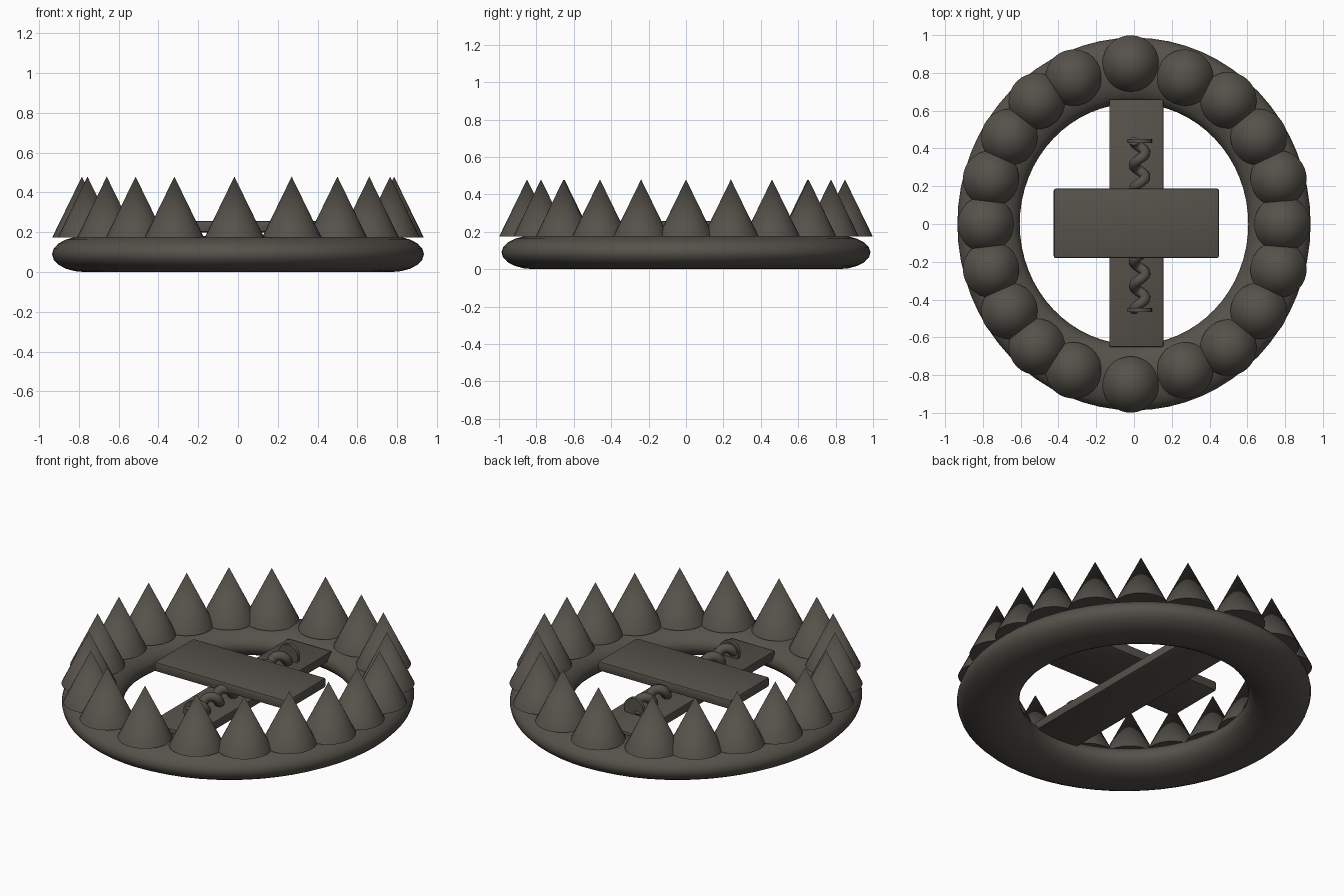
import bpy, bmesh, math
from mathutils import Matrix, Vector

if "Cube" in bpy.data.objects:
    bpy.data.objects.remove(bpy.data.objects["Cube"])

iron = bpy.data.materials.new("dark_iron")
iron.diffuse_color = (0.092, 0.083, 0.069, 1)
iron.use_nodes = True
iron.node_tree.nodes["Principled BSDF"].inputs["Base Color"].default_value = iron.diffuse_color


def finish(ob, name, smooth=True):
    ob.name = name
    ob.data.materials.clear()
    ob.data.materials.append(iron)
    if smooth:
        bpy.ops.object.select_all(action='DESELECT')
        ob.select_set(True)
        bpy.context.view_layer.objects.active = ob
        bpy.ops.object.shade_smooth_by_angle(angle=math.radians(40))
    return ob


def box(name, x0, x1, y0, y1, z0, z1, bevel):
    bm = bmesh.new()
    bmesh.ops.create_cube(bm, size=1)
    for v in bm.verts:
        v.co = ((x0 + x1) / 2 + v.co.x * (x1 - x0),
                (y0 + y1) / 2 + v.co.y * (y1 - y0),
                (z0 + z1) / 2 + v.co.z * (z1 - z0))
    if bevel:
        bmesh.ops.bevel(bm, geom=bm.edges[:], offset=bevel, segments=2,
                        profile=0.5, affect='EDGES')
    me = bpy.data.meshes.new(name)
    bm.to_mesh(me)
    bm.free()
    ob = bpy.data.objects.new(name, me)
    bpy.context.collection.objects.link(ob)
    return finish(ob, name)


# Flattened oval ring
bpy.ops.mesh.primitive_torus_add(major_radius=0.77, minor_radius=0.165,
                                 major_segments=64, minor_segments=20)
ring = bpy.context.object
for v in ring.data.vertices:
    v.co = (v.co.x, v.co.y * 1.055, 0.09 + v.co.z * 0.09 / 0.165)
finish(ring, "base_ring")

# Teeth: tip positions on the +y half, mirrored to the -y half
half = [(-0.32, 0.775), (-0.515, 0.65), (-0.66, 0.46), (-0.757, 0.24),
        (-0.018, 0.85), (0.27, 0.775), (0.5, 0.655), (0.66, 0.46), (0.765, 0.24)]
teeth = half + [(x, -y) for x, y in half] + [(-0.785, 0), (0.785, 0)]
for i, (x, y) in enumerate(teeth):
    bpy.ops.mesh.primitive_cone_add(vertices=32, radius1=0.149, radius2=0,
                                    depth=0.306, location=(x, y, 0.327))
    finish(bpy.context.object, f"tooth_{i + 1}")

# Cross bar and trigger plate
box("cross_bar", -0.13, 0.155, -0.65, 0.66, 0.105, 0.155, 0.004)
box("trigger_plate", -0.425, 0.45, -0.18, 0.187, 0.2, 0.257, 0.01)

# Coiled spring lying along the bar
cx, cz, y0, y1 = 0.03, 0.185, -0.455, 0.44
curve = bpy.data.curves.new("spring", 'CURVE')
curve.dimensions = '3D'
curve.bevel_depth = 0.027
curve.bevel_resolution = 3
curve.use_fill_caps = True
n, pitch = 170, 0.128
sp = curve.splines.new('POLY')
sp.points.add(n)
for i in range(n + 1):
    y = y0 + (y1 - y0) * i / n
    a = 2 * math.pi * (y - y0) / pitch
    sp.points[i].co = (cx - 0.03 * math.cos(a), y, cz + 0.03 * math.sin(a), 1)
spring = bpy.data.objects.new("spring", curve)
bpy.context.collection.objects.link(spring)
bpy.ops.object.select_all(action='DESELECT')
spring.select_set(True)
bpy.context.view_layer.objects.active = spring
bpy.ops.object.convert(target='MESH')
finish(bpy.context.object, "spring")

# Spring end discs
for name, y in (("spring_cap_front", y0), ("spring_cap_back", y1)):
    bpy.ops.mesh.primitive_cylinder_add(vertices=32, radius=0.064, depth=0.022,
                                        location=(cx, y, cz),
                                        rotation=(math.pi / 2, 0, 0))
    finish(bpy.context.object, name)
